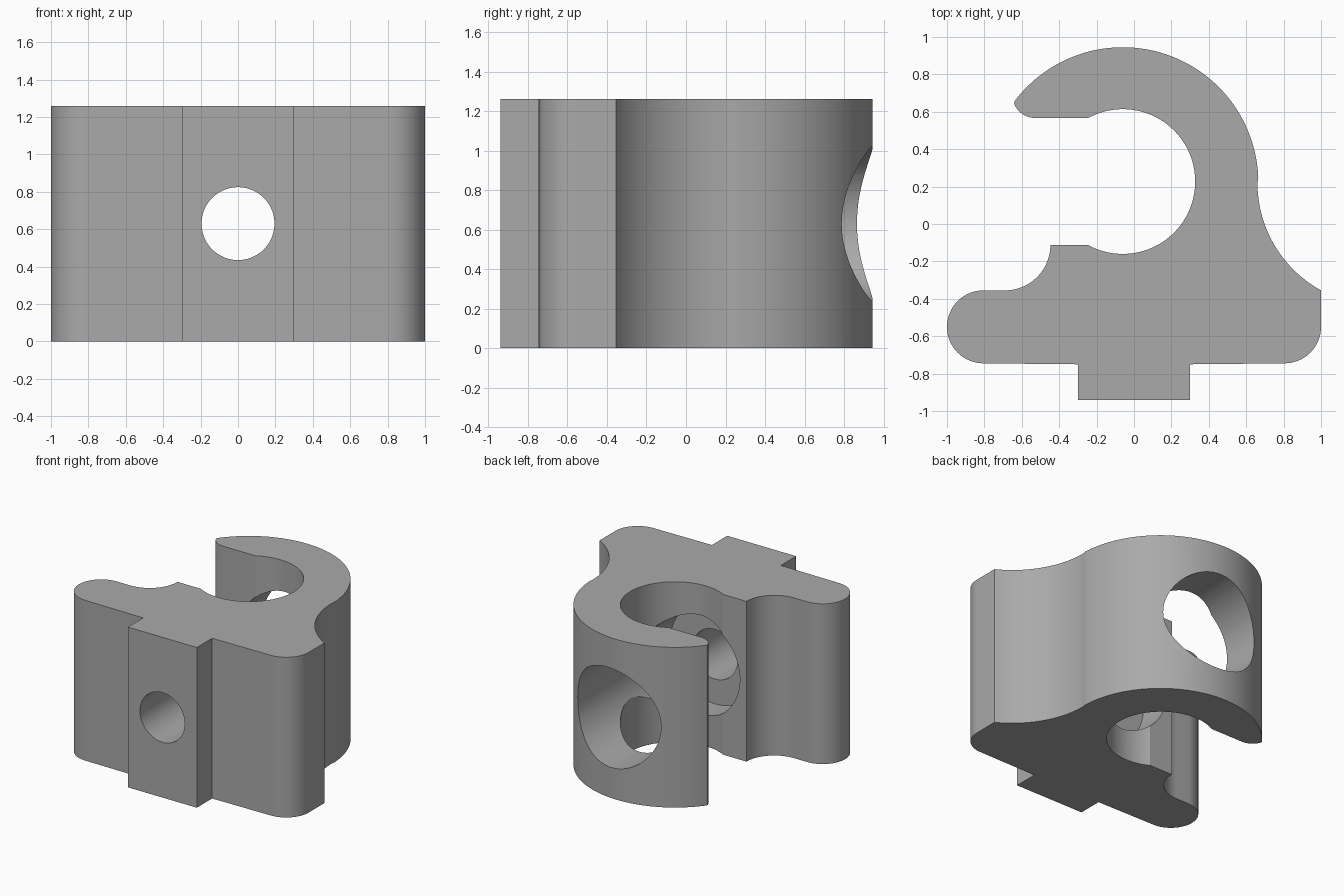
import bpy
import bmesh
from math import radians, cos, sin
from mathutils import Matrix

cube = bpy.data.objects.get("Cube")
if cube:
    bpy.data.objects.remove(cube, do_unlink=True)

HEIGHT = 1.26

grey = bpy.data.materials.new("plain grey")
grey.use_nodes = True
colour = (0.40, 0.40, 0.40, 1)
grey.diffuse_color = colour
grey.node_tree.nodes["Principled BSDF"].inputs["Base Color"].default_value = colour


def arc(cx, cy, r, start, end, steps):
    """Points along an arc, angles in degrees."""
    angles = [radians(start + (end - start) * i / steps) for i in range(steps + 1)]
    return [(cx + r * cos(a), cy + r * sin(a)) for a in angles]


def add_object(name, bm):
    bmesh.ops.recalc_face_normals(bm, faces=bm.faces)
    mesh = bpy.data.meshes.new(name)
    bm.to_mesh(mesh)
    bm.free()
    mesh.materials.append(grey)
    obj = bpy.data.objects.new(name, mesh)
    bpy.context.collection.objects.link(obj)
    return obj


def bore(name, radius, y0, y1):
    """Cylinder cutter running front to back at mid height."""
    bm = bmesh.new()
    place = Matrix.Translation((0, (y0 + y1) / 2, HEIGHT / 2)) @ Matrix.Rotation(radians(90), 4, "X")
    bmesh.ops.create_cone(bm, cap_ends=True, segments=72, radius1=radius,
                          radius2=radius, depth=y1 - y0, matrix=place)
    cutter = add_object(name, bm)
    cutter.hide_render = True
    return cutter


# Hook outline: tab, foot, flared back, outer hook, tip, bore, lip, toe
outline = [(-0.3, -0.75), (-0.3, -0.94), (0.3, -0.94), (0.3, -0.75)]
outline += arc(0.805, -0.55, 0.195, -90, 0, 16)
outline += arc(1.316, 0.22, 0.656, 241.2, 180, 24)
outline += arc(-0.06, 0.22, 0.725, 0, 143, 64)[1:]
outline += arc(-0.53, 0.685, 0.118, 200, 270, 10)
outline += arc(-0.06, 0.227, 0.387, 118.5, -118.5, 72)
outline += arc(-0.69, -0.112, 0.243, 0, -90, 20)
outline += arc(-0.805, -0.55, 0.195, 90, 270, 32)

bm = bmesh.new()
face = bm.faces.new([bm.verts.new((x, y, 0)) for x, y in outline])
extruded = bmesh.ops.extrude_face_region(bm, geom=[face])
top = [v for v in extruded["geom"] if isinstance(v, bmesh.types.BMVert)]
bmesh.ops.translate(bm, verts=top, vec=(0, 0, HEIGHT))
clamp = add_object("hook_clamp", bm)

# Narrow bolt hole through the foot and wide access hole from the back
bpy.context.view_layer.objects.active = clamp
clamp.select_set(True)
cutters = [bore("access_bore", 0.39, -0.36, 1.2), bore("bolt_bore", 0.195, -1.2, 0)]
for cutter in cutters:
    mod = clamp.modifiers.new(cutter.name, "BOOLEAN")
    mod.operation = "DIFFERENCE"
    mod.solver = "EXACT"
    mod.object = cutter
    bpy.ops.object.modifier_apply(modifier=mod.name)
    bpy.data.objects.remove(cutter, do_unlink=True)

bpy.ops.object.shade_smooth_by_angle(angle=radians(25))
